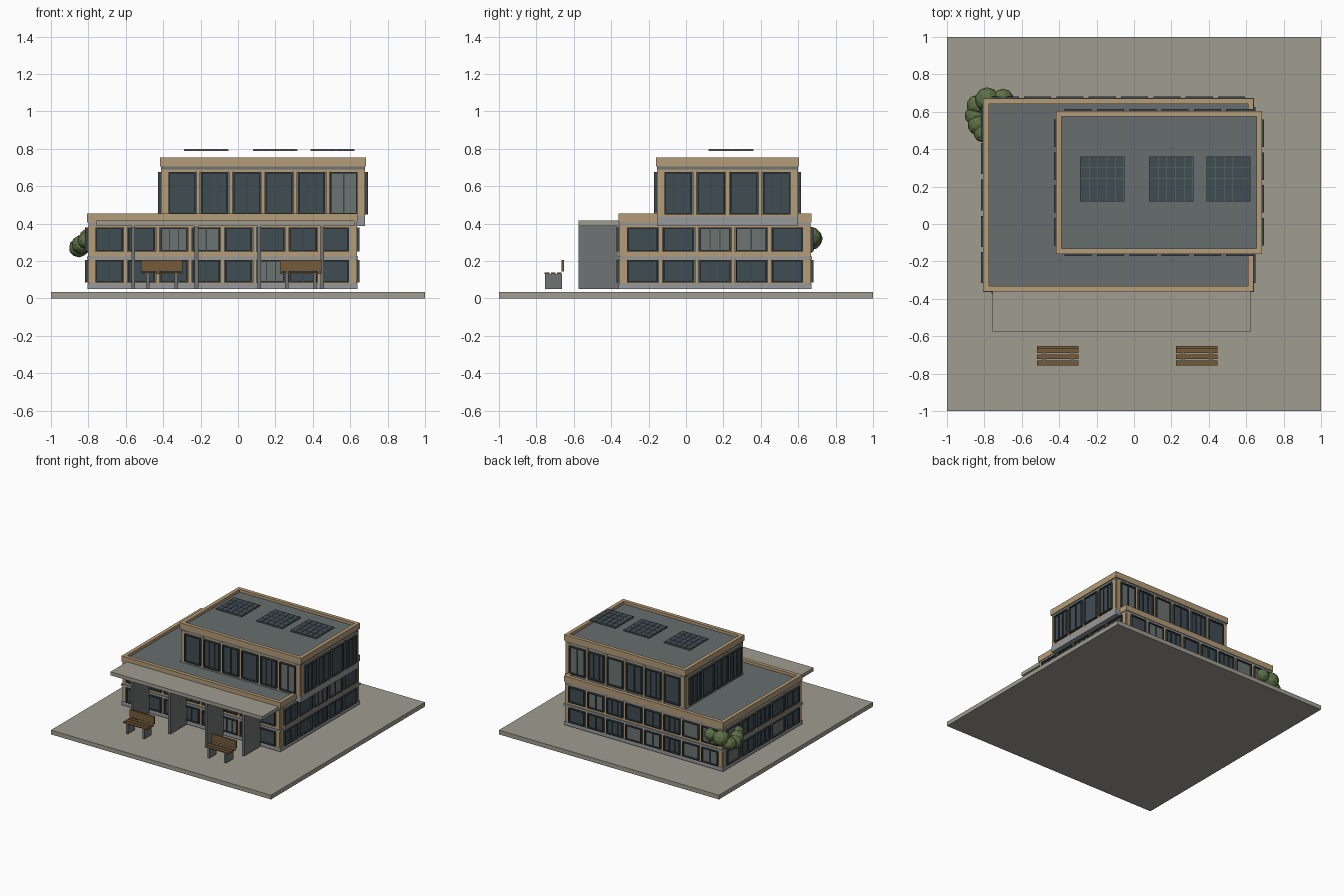
import bpy, bmesh, random
from mathutils import Matrix

if "Cube" in bpy.data.objects:
    bpy.data.objects.remove(bpy.data.objects["Cube"])

random.seed(4)


def material(name, hexcode):
    m = bpy.data.materials.new(name)
    rgb = [int(hexcode[i:i + 2], 16) / 255 for i in (0, 2, 4)]
    m.diffuse_color = [((c + 0.055) / 1.055) ** 2.4 if c > 0.04 else c / 12.9 for c in rgb] + [1]
    m.use_nodes = True
    m.node_tree.nodes["Principled BSDF"].inputs["Base Color"].default_value = m.diffuse_color
    return m


CONCRETE = material("warm concrete", "A09C90")
STONE = material("grey stone", "97989A")
TAN = material("tan cladding", "B59C78")
ROOF = material("roof grey", "676D6E")
FIN = material("slate grey", "6E7473")
GLASS = material("dark glass", "404D54")
FRAME = material("window frame", "3A454B")
BLIND = material("window blind", "6C7370")
WOOD = material("bench wood", "755B3B")
LEAF = material("leaf green", "5C6F45")

parts = {}


def box(name, mat, x0, x1, y0, y1, z0, z1):
    """Add a box to the named part."""
    if name not in parts:
        parts[name] = (bmesh.new(), mat)
    size = Matrix.Diagonal((x1 - x0, y1 - y0, z1 - z0, 1))
    place = Matrix.Translation(((x0 + x1) / 2, (y0 + y1) / 2, (z0 + z1) / 2))
    bmesh.ops.create_cube(parts[name][0], size=1, matrix=place @ size)


def wall_box(name, mat, block, side, u0, u1, d0, d1, z0, z1):
    """Box on a wall: u runs along the wall, d points outwards."""
    x0, x1, y0, y1 = block
    if side == "front":
        box(name, mat, u0, u1, y0 - d1, y0 - d0, z0, z1)
    elif side == "back":
        box(name, mat, u0, u1, y1 + d0, y1 + d1, z0, z1)
    elif side == "left":
        box(name, mat, x0 - d1, x0 - d0, u0, u1, z0, z1)
    else:
        box(name, mat, x1 + d0, x1 + d1, u0, u1, z0, z1)


def ring(name, mat, block, out, width, z0, z1):
    """Rectangular border around a block."""
    x0, x1, y0, y1 = block[0] - out, block[1] + out, block[2] - out, block[3] + out
    for a, b in ((y0, y0 + width), (y1 - width, y1)):
        box(name, mat, x0, x1, a, b, z0, z1)
    for a, b in ((x0, x0 + width), (x1 - width, x1)):
        box(name, mat, a, b, y0 + width, y1 - width, z0, z1)


def slab(name, mat, block, out, z0, z1):
    box(name, mat, block[0] - out, block[1] + out, block[2] - out, block[3] + out, z0, z1)


def window(p, block, side, u0, u1, z0, z1, blind, splits):
    """Framed pane with upright mullions."""
    w = 0.008
    for a, b in ((u0, u0 + w), (u1 - w, u1)):
        wall_box(p + "_window_frames", FRAME, block, side, a, b, -0.01, 0.022, z0, z1)
    for a, b in ((z0, z0 + w), (z1 - w, z1)):
        wall_box(p + "_window_frames", FRAME, block, side, u0 + w, u1 - w, -0.01, 0.022, a, b)
    name, mat = ("_blind_panes", BLIND) if blind else ("_glass_panes", GLASS)
    wall_box(p + name, mat, block, side, u0 + w, u1 - w, 0, 0.01, z0 + w, z1 - w)
    for k in range(1, splits + 1):
        u = u0 + (u1 - u0) * k / (splits + 1)
        wall_box(p + "_mullions", FRAME, block, side, u - 0.003, u + 0.003, 0.01, 0.018, z0, z1)


def storey(p, block, counts, z0, z1, wz0, wz1, blinds):
    """One floor: core, posts between the bays and a window in every bay."""
    slab(p + "_core", FIN, block, -0.005, z0, z1)
    for side in ("front", "right", "back", "left"):
        along_x = side in ("front", "back")
        lo, hi = block[:2] if along_x else block[2:]
        n = counts[0 if along_x else 1]
        a, b = lo + 0.02, hi - 0.02
        pitch = (b - a) / n
        for i in range(n + 1):
            u = a + i * pitch
            h = 0.01 if 0 < i < n else 0.02
            wall_box(p + "_posts", TAN, block, side, u - h, u + h, -0.02, 0.008, z0, z1)
        for zz in ((z0, wz0), (wz1, z1)):
            wall_box(p + "_rails", TAN, block, side, lo, hi, -0.01, 0.005, *zz)
        for i in range(n):
            blind = (side, i) in blinds or (side in ("back", "left") and random.random() < 0.25)
            window(p, block, side, a + i * pitch + 0.014, a + (i + 1) * pitch - 0.014,
                   wz0, wz1, blind, (0, 2, 1)[(i + n) % 3])


# Ground plate
box("ground_plate", CONCRETE, -1, 1, -1, 1, 0, 0.035)

# Lower block: plinth, two storeys, ledge, roof and parapet
low = (-0.795, 0.628, -0.35, 0.66)
slab("plinth", STONE, low, 0.01, 0.05, 0.08)
storey("ground_floor", low, (8, 5), 0.08, 0.21, 0.085, 0.205, {("front", 5)})
slab("floor_ledge", STONE, low, 0.013, 0.208, 0.225)
storey("first_floor", low, (8, 5), 0.225, 0.39, 0.25, 0.38,
       {("front", 2), ("front", 3), ("right", 2), ("right", 3)})
slab("lower_cornice", STONE, low, 0.005, 0.388, 0.408)
slab("lower_roof", ROOF, low, 0.0, 0.405, 0.43)
ring("lower_parapet", TAN, low, 0.011, 0.03, 0.406, 0.453)

# Upper block, overhanging on the right
up = (-0.405, 0.672, -0.148, 0.592)
slab("upper_base", STONE, up, 0.008, 0.387, 0.437)
storey("upper_floor", up, (6, 4), 0.437, 0.69, 0.45, 0.676, {("front", 5)})
slab("upper_cornice", FIN, up, 0.006, 0.69, 0.708)
slab("upper_roof", ROOF, up, 0.0, 0.706, 0.732)
ring("upper_parapet", TAN, up, 0.013, 0.03, 0.706, 0.754)

# Entrance canopy on upright fins
box("canopy", CONCRETE, -0.757, 0.623, -0.575, -0.355, 0.388, 0.417)
for x in (-0.56, -0.222, 0.113, 0.45):
    box("canopy_fins", FIN, x - 0.01, x + 0.01, -0.575, -0.362, 0.05, 0.39)

# Solar panels above the upper roof
for x in (-0.288, 0.081, 0.387):
    box("solar_frames", ROOF, x, x + 0.237, 0.121, 0.362, 0.787, 0.796)
    for i in range(5):
        for j in range(4):
            cx, cy = x + 0.003 + i * 0.0465, 0.124 + j * 0.059
            box("solar_cells", GLASS, cx, cx + 0.044, cy, cy + 0.057, 0.795, 0.799)

# Benches
for x in (-0.518, 0.225):
    for lx in (x + 0.027, x + 0.178):
        box("bench_legs", FIN, lx, lx + 0.018, -0.755, -0.662, 0.05, 0.131)
    for k in range(3):
        y = -0.756 + k * 0.033
        box("bench_seats", WOOD, x, x + 0.222, y, y + 0.025, 0.13, 0.139)
    box("bench_backs", WOOD, x, x + 0.222, -0.666, -0.652, 0.143, 0.205)

# Turn the collected boxes into objects
for name, (bm, mat) in parts.items():
    mesh = bpy.data.meshes.new(name)
    bm.to_mesh(mesh)
    bm.free()
    mesh.materials.append(mat)
    bpy.context.collection.objects.link(bpy.data.objects.new(name, mesh))

# Hanging shrub wrapped round the back left corner
for x, y, z, r in ((-0.785, 0.665, 0.32, 0.066), (-0.70, 0.668, 0.33, 0.056),
                   (-0.84, 0.635, 0.28, 0.055), (-0.85, 0.58, 0.272, 0.055),
                   (-0.835, 0.53, 0.29, 0.055), (-0.81, 0.485, 0.31, 0.048)):
    bpy.ops.mesh.primitive_ico_sphere_add(subdivisions=2, radius=r, location=(x, y, z))
    leaf = bpy.context.object
    leaf.name = "shrub_clump"
    leaf.scale.z = 0.95
    leaf.data.materials.append(LEAF)
